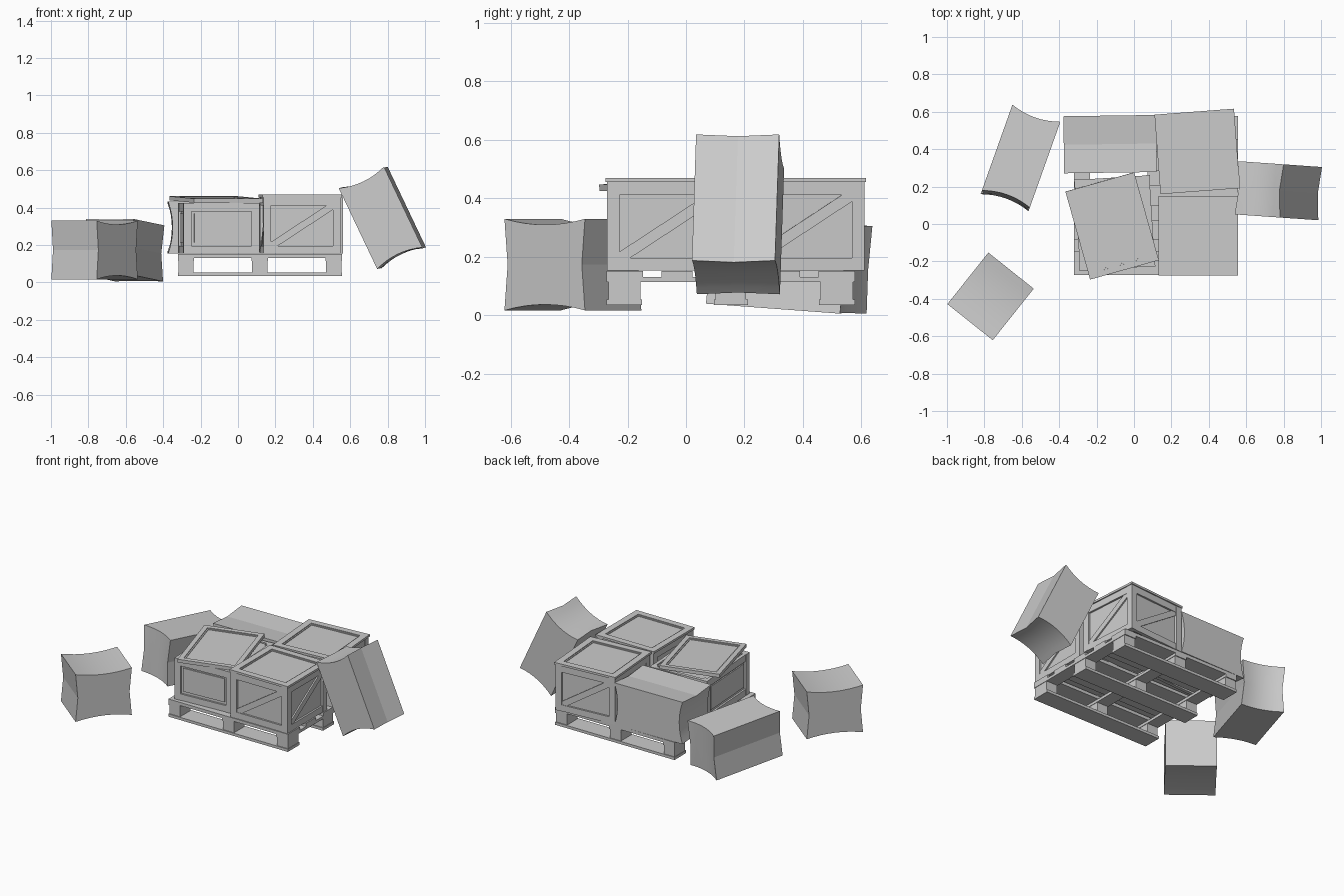
import bpy, bmesh
from math import radians, sin, cos, pi
from mathutils import Matrix, Vector

if "Cube" in bpy.data.objects:
    bpy.data.objects.remove(bpy.data.objects["Cube"])


def finish(bm, name, matrix=Matrix(), smooth=None):
    bmesh.ops.recalc_face_normals(bm, faces=bm.faces)
    mesh = bpy.data.meshes.new(name)
    bm.to_mesh(mesh)
    bm.free()
    ob = bpy.data.objects.new(name, mesh)
    bpy.context.collection.objects.link(ob)
    ob.matrix_world = matrix
    if smooth:
        bpy.ops.object.select_all(action='DESELECT')
        ob.select_set(True)
        bpy.context.view_layer.objects.active = ob
        bpy.ops.object.shade_smooth_by_angle(angle=radians(smooth))
    return ob


def block(bm, lo, hi, m=Matrix()):
    lo, hi = Vector(lo), Vector(hi)
    size = hi - lo
    bmesh.ops.create_cube(bm, size=1, matrix=m @ Matrix.Translation((lo + hi) / 2)
                          @ Matrix.Diagonal((*size, 1)))


def prism(bm, pts, y0, y1, m):
    # extrude an outline in the XZ plane from y0 to y1
    a = [bm.verts.new(m @ Vector((x, y0, z))) for x, z in pts]
    b = [bm.verts.new(m @ Vector((x, y1, z))) for x, z in pts]
    bm.faces.new(a)
    bm.faces.new(b[::-1])
    for i in range(len(pts)):
        j = (i + 1) % len(pts)
        bm.faces.new((a[i], b[i], b[j], a[j]))


def place(x, y, z, rz=0, ry=0, rx=0):
    return (Matrix.Translation((x, y, z)) @ Matrix.Rotation(radians(rz), 4, 'Z')
            @ Matrix.Rotation(radians(ry), 4, 'Y') @ Matrix.Rotation(radians(rx), 4, 'X'))


# Lid: raised border around a recessed panel
def lid(name, w, d, t, matrix, border=0.042):
    bm = bmesh.new()
    x, y, b = w / 2, d / 2, border
    for s in (-1, 1):
        block(bm, (-x, min(s * y, s * (y - b)), 0), (x, max(s * y, s * (y - b)), t))
        block(bm, (min(s * x, s * (x - b)), -y + b, 0), (max(s * x, s * (x - b)), y - b, t))
    block(bm, (-x + b, -y + b, 0), (x - b, y - b, t - 0.009))
    step = b + 0.008
    for s in (-1, 1):
        block(bm, (-x + b, min(s * (y - b), s * (y - step)), 0),
              (x - b, max(s * (y - b), s * (y - step)), t - 0.005))
        block(bm, (min(s * (x - b), s * (x - step)), -y + step, 0),
              (max(s * (x - b), s * (x - step)), y - step, t - 0.005))
    return finish(bm, name, matrix)


# Crate body: core, corner posts, rails and either braces or raised panels
def crate(name, w, d, h, matrix, braced=True):
    x, y, p, t = w / 2, d / 2, 0.042, 0.014
    core = bmesh.new()
    block(core, (-x + t, -y + t, 0.005), (x - t, y - t, h - 0.008))
    finish(core, name + "_panels", matrix)
    bm = bmesh.new()
    for sx in (-1, 1):
        for sy in (-1, 1):
            block(bm, (min(sx * x, sx * (x - p)), min(sy * y, sy * (y - p)), 0),
                  (max(sx * x, sx * (x - p)), max(sy * y, sy * (y - p)), h))
    for k in range(4):
        r = Matrix.Rotation(k * pi / 2, 4, 'Z')
        a, b = (x, y) if k % 2 == 0 else (y, x)
        i, low, top = a - p, 0.042, h - 0.045
        block(bm, (-i, -b + 0.002, 0), (i, -b + t + 0.01, low), r)
        block(bm, (-i, -b + 0.002, top), (i, -b + t + 0.01, h), r)
        if braced:
            e, f = 0.035, 0.022
            prism(bm, [(-i, low), (-i + e, low), (i, top - f), (i, top), (i - e, top),
                       (-i, low + f)], -b + 0.005, -b + t + 0.005, r)
        else:
            block(bm, (-i + 0.015, -b + 0.006, low + 0.018),
                  (i - 0.015, -b + t + 0.005, top - 0.012), r)
    finish(bm, name + "_frame", matrix)


# Carton: ends bow inwards, broad faces are creased along or across the middle
def carton(name, L, W, H, matrix, bow=0.024, along=0.014, across=0.0):
    n, x, z = 8, L / 2, H / 2
    prof = []
    for i in range(n + 1):
        u = -1 + 2 * i / n
        prof.append((x - bow * (1 - u * u), u * z))
    prof.append((0, z - across))
    prof += [(-px, -pz) for px, pz in prof]
    bm = bmesh.new()
    rows = []
    for yy, c in ((-W / 2, 0), (0, along), (W / 2, 0)):
        rows.append([bm.verts.new((px, yy, pz * (z - c) / z)) for px, pz in prof])
    for a, b in zip(rows, rows[1:]):
        for i in range(len(prof)):
            j = (i + 1) % len(prof)
            bm.faces.new((a[i], a[j], b[j], b[i]))
    bm.faces.new(rows[0])
    bm.faces.new(rows[2][::-1])
    return finish(bm, name, matrix, smooth=8)


# Pallet: runners, blocks, bearers and deck boards
X0, X1, Y0, Y1 = -0.32, 0.556, -0.272, 0.578
block_x = [(-0.32, -0.235), (0.073, 0.16), (0.468, 0.556)]
block_y = [(-0.272, -0.15), (0.095, 0.212), (0.455, 0.578)]
deck_y = [(-0.272, -0.147), (-0.083, 0.022), (0.1, 0.207), (0.284, 0.39), (0.453, 0.578)]

bm = bmesh.new()
for a, b in block_y:
    block(bm, (X0, a, 0.035), (X1, b, 0.053))
finish(bm, "pallet_runners")
bm = bmesh.new()
for a, b in block_x:
    for c, d in block_y:
        block(bm, (a + 0.003, c + 0.006, 0.053), (b - 0.003, d - 0.006, 0.113))
finish(bm, "pallet_blocks")
bm = bmesh.new()
for a, b in block_x:
    block(bm, (a, Y0, 0.113), (b, Y1, 0.131))
finish(bm, "pallet_bearers")
bm = bmesh.new()
for a, b in deck_y:
    block(bm, (X0, a, 0.131), (X1, b, 0.152))
finish(bm, "pallet_deck")

# Two closed braced crates on the right
for name, cx, cy, rz in (("front_crate", 0.343, -0.062, 0), ("back_crate", 0.338, 0.388, 4.3)):
    crate(name, 0.415, 0.415, 0.303, place(cx, cy, 0.153, rz))
    lid(name + "_lid", 0.426, 0.426, 0.014, place(cx, cy, 0.455, rz))

# Panelled crate with its lid knocked askew
crate("panelled_crate", 0.405, 0.49, 0.272, place(-0.103, 0.005, 0.153, 3.5), braced=False)
lid("loose_lid", 0.382, 0.488, 0.022, place(-0.117, -0.01, 0.432, 15.7, 0, 1.5), 0.03)

# Cartons: one on the pallet, three around it
carton("pallet_carton", 0.495, 0.305, 0.278, place(-0.128, 0.427, 0.293, 0.8))
carton("leaning_carton", 0.478, 0.285, 0.268, place(0.772, 0.178, 0.345, -4, 64.5))
carton("rear_carton", 0.488, 0.3, 0.272, place(-0.607, 0.353, 0.172, 70.4, 4, 90))
carton("left_carton", 0.313, 0.31, 0.352, place(-0.767, -0.387, 0.173, -128.5, -90),
       bow=0.02, along=0.0, across=0.014)
